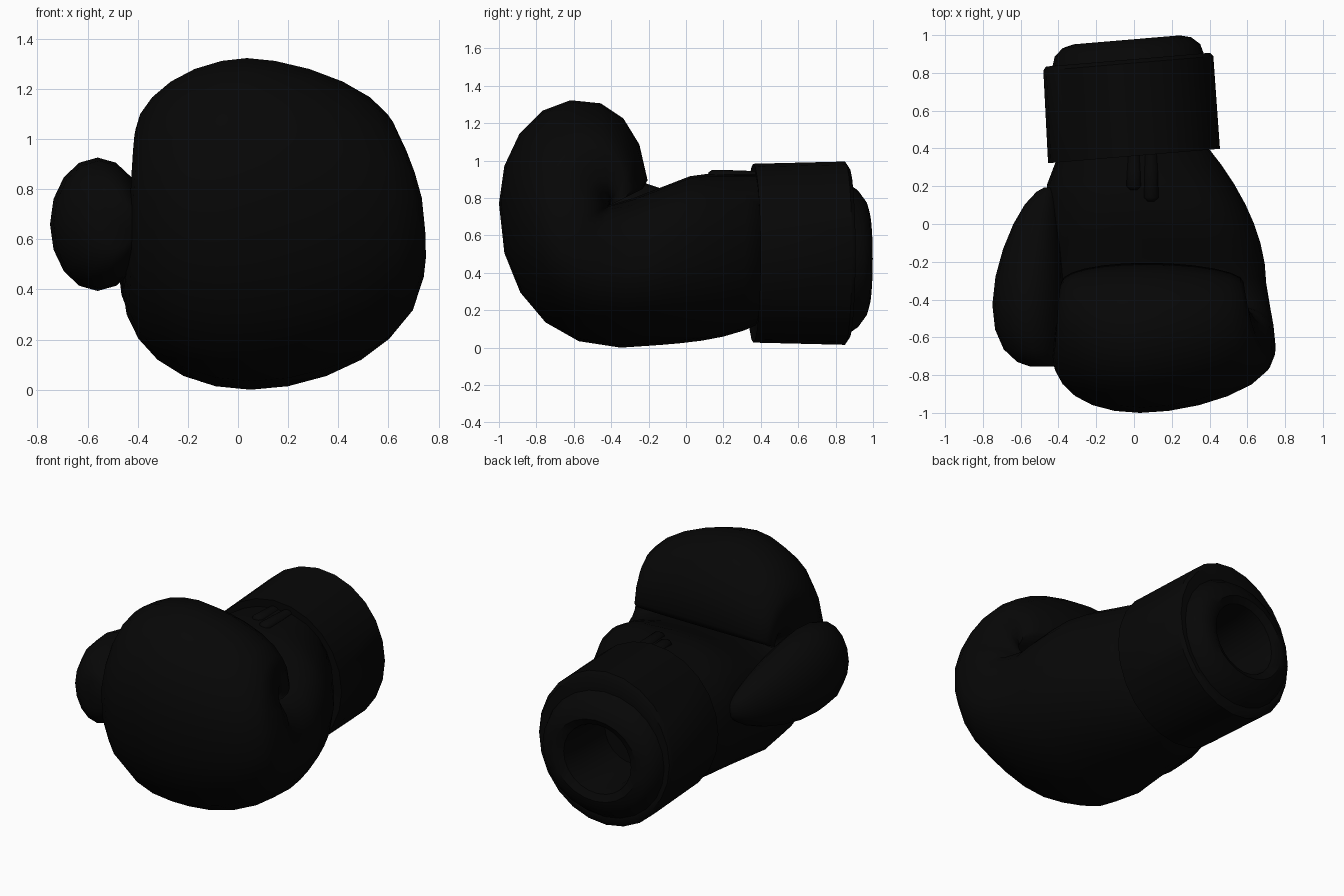
import bpy, bmesh, math
from mathutils import Vector

if "Cube" in bpy.data.objects:
    bpy.data.objects.remove(bpy.data.objects["Cube"])

SEG = 24

black = bpy.data.materials.new("black_leather")
black.diffuse_color = (0.002, 0.002, 0.002, 1)
black.use_nodes = True
black.node_tree.nodes["Principled BSDF"].inputs["Base Color"].default_value = black.diffuse_color


def power(v, n):
    return math.copysign(abs(v) ** (2 / n), v)


def mix(a, b, t):
    return a + (b - a) * t


def loft(name, rings, angle):
    """Skin a list of point rings, cap both ends and shade smooth."""
    bm = bmesh.new()
    rows = [[bm.verts.new(p) for p in ring] for ring in rings]
    for a, b in zip(rows, rows[1:]):
        for i in range(len(a)):
            j = (i + 1) % len(a)
            bm.faces.new((a[i], a[j], b[j], b[i]))
    bm.faces.new(rows[0][::-1])
    bm.faces.new(rows[-1])
    bmesh.ops.recalc_face_normals(bm, faces=bm.faces)
    mesh = bpy.data.meshes.new(name)
    bm.to_mesh(mesh)
    bm.free()
    ob = bpy.data.objects.new(name, mesh)
    bpy.context.collection.objects.link(ob)
    mesh.materials.append(black)
    bpy.ops.object.select_all(action='DESELECT')
    ob.select_set(True)
    bpy.context.view_layer.objects.active = ob
    bpy.ops.object.shade_smooth_by_angle(angle=math.radians(angle))


def fan_ring(outer, inner, left, right, skew, n_out, n_in):
    """Section spanning an outer and an inner point of the side outline."""
    mid, half = (outer + inner) / 2, (outer - inner) / 2
    xc, hw = (left + right) / 2, (right - left) / 2
    pts = []
    for k in range(SEG):
        a = 2 * math.pi * k / SEG
        n = n_out if math.cos(a) > 0 else n_in
        t, s = power(math.cos(a), n), power(math.sin(a), n)
        p = mid + half * t
        pts.append((xc + hw * s - skew * max(t, 0) ** 2, p.x, p.y))
    return pts


def y_ring(y, xc, zc, rx, rz, slope=0.0, seg=SEG):
    """Ellipse across the y axis, optionally sheared along x."""
    turns = [2 * math.pi * k / seg for k in range(seg)]
    return [(xc + rx * math.cos(a), y + slope * rx * math.cos(a),
             zc + rz * math.sin(a)) for a in turns]


# Hand: palm tube, then sections fanning round the crook to form the fist
hand = []
crook, palm_top = Vector((-0.41, 0.76)), Vector((-0.28, 0.80))
for k in range(8):                                   # palm
    u = k / 7
    y = mix(0.42, -0.35, u)
    outer = Vector((y, 0.05 * (1 - u) + 0.09 * (1 - u) ** 4))
    inner = Vector((y + 0.07 * u, 0.93 - 0.13 * max(0, u - 0.52) / 0.48))
    hand.append(fan_ring(outer, inner, -0.38 - 0.08 * min(1, 3.5 * u),
                         0.70 - 0.32 * (1 - u) ** 1.9, 0.07 * u,
                         2.1 - 0.15 * u, 2.1 + 0.9 * u))
for k in range(1, 6):                                # knuckle side
    u = k / 5
    a = u * math.pi / 2
    outer = Vector((-0.35 - 0.65 * power(math.sin(a), 2.2),
                    0.77 - 0.77 * power(math.cos(a), 2.2)))
    hand.append(fan_ring(outer, palm_top.lerp(crook, min(1, 2 * u)),
                         mix(-0.46, -0.43, u), 0.70 + 0.05 * math.sin(2 * a / 1.3),
                         mix(0.07, 0.12, u), 1.92, mix(3, 4, u)))
for k in range(1, 10):                               # curled fingers
    w = k / 9
    a = w * math.pi * 1.06
    n, ry = (2, 0.42) if math.cos(a) > 0 else (2.3, 0.38)
    outer = Vector((-0.58 - ry * power(math.cos(a), n),
                    0.77 + 0.555 * power(math.sin(a), n)))
    if w == 1:
        outer = Vector((-0.23, 0.85))
    bulge = math.sin(math.pi * w)
    hand.append(fan_ring(outer, crook, mix(-0.43, -0.38, w),
                         mix(0.74, 0.58, w) - 0.05 * bulge,
                         mix(0.11, 0.02, w), 1.92 - 0.3 * bulge + 0.2 * w, 4))
loft("hand", hand, 60)

# Thumb: egg-shaped, fattest towards its tip
thumb = []
for k in range(11):
    s = 0.5 - 0.494 * math.cos(math.pi * k / 10)
    f = math.sin(math.pi * s ** 1.67) ** 0.3
    x_out, x_in = -0.44 - 0.31 * f, -0.43 + 0.06 * f
    thumb.append(y_ring(mix(0.20, -0.76, s), (x_out + x_in) / 2,
                        mix(0.60, 0.66, min(1, 1.6 * s)),
                        (x_in - x_out) / 2, 0.266 * f, 0, 16))
loft("thumb", thumb, 70)

# Cuff wall, padded lining lip and hand opening: y, half width, half height
cuff = [(0.37, 0.36, 0.38), (0.36, 0.455, 0.478), (0.85, 0.45, 0.49),
        (0.87, 0.435, 0.46), (0.87, 0.40, 0.40), (0.92, 0.385, 0.365),
        (0.96, 0.34, 0.31), (0.975, 0.28, 0.26), (0.95, 0.225, 0.22),
        (0.85, 0.205, 0.20), (0.55, 0.19, 0.19)]
loft("cuff", [y_ring(y, 0.03 * (0.36 - y) / 0.49, 0.505 if rx > 0.42 else 0.475,
                     rx, rz, 0.084) for y, rx, rz in cuff], 40)

# Lace ends peeking out from under the cuff
for i in range(2):
    end = 0.18 - 0.06 * i
    path = [(end, 0.5), (end + 0.02, 1), (0.28, 0.9), (0.40, 0.7)]
    loft("lace_end_%d" % (i + 1),
         [y_ring(y, 0.09 * i, 0.925, 0.04 * r, 0.025 * r, 0, 8)
          for y, r in path], 60)
